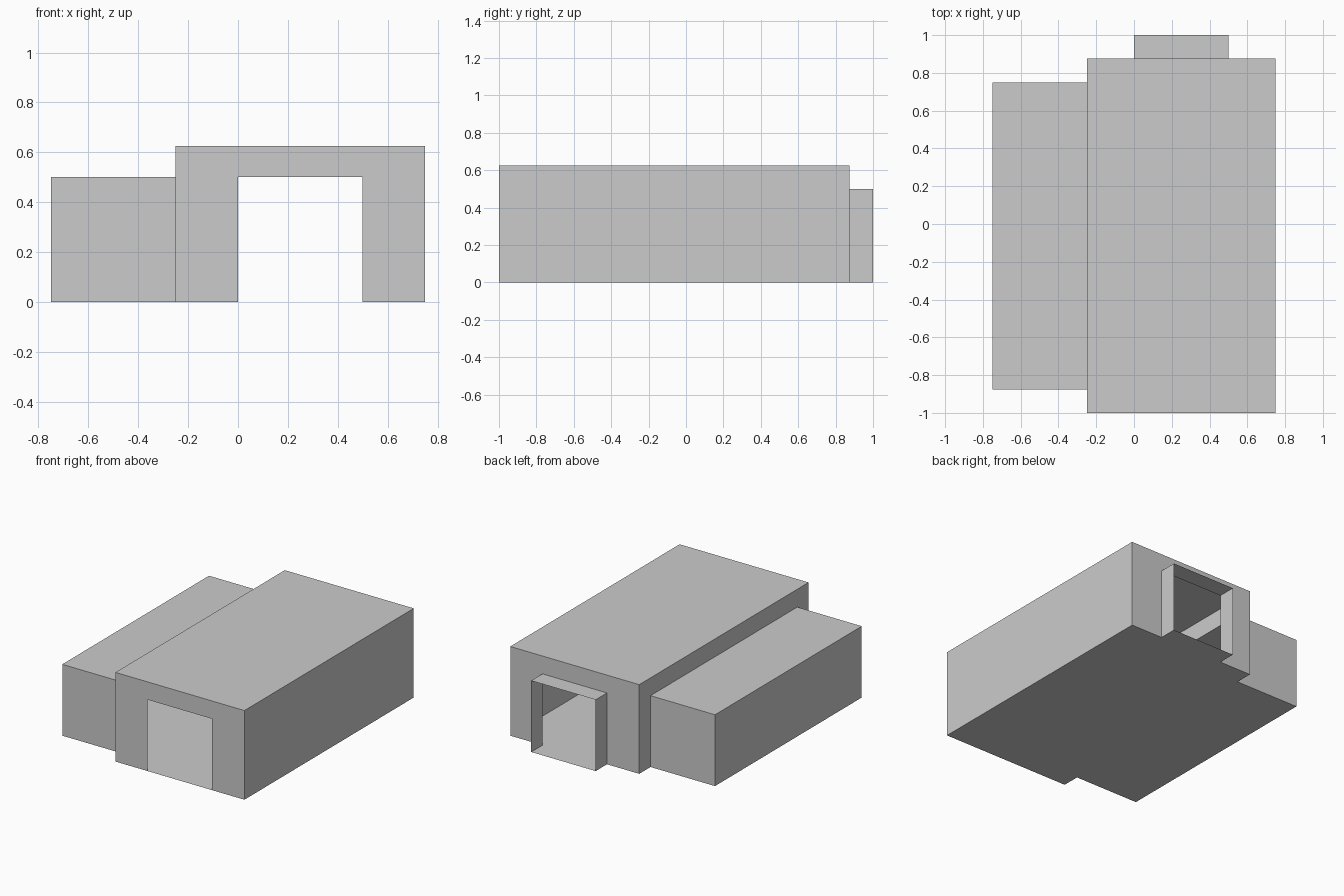
import bpy
import bmesh
from mathutils import Vector

cube = bpy.data.objects.get("Cube")
if cube:
    bpy.data.objects.remove(cube, do_unlink=True)

GREY = (0.6, 0.6, 0.6, 1.0)
grey = bpy.data.materials.new("plain_grey")
grey.use_nodes = True
grey.diffuse_color = GREY
grey.node_tree.nodes["Principled BSDF"].inputs["Base Color"].default_value = GREY

DOOR_HEIGHT = 0.5


def shell(name, low, high, open_sides=(), doorways=()):
    """Thin-walled box. open_sides: outward directions left open.
    doorways: (direction, start, end) openings that rise from the floor."""
    low, high = Vector(low), Vector(high)
    bm = bmesh.new()
    bmesh.ops.create_cube(bm, size=1)
    for v in bm.verts:
        v.co = (low + high) / 2 + v.co * (high - low)
    bmesh.ops.recalc_face_normals(bm, faces=bm.faces)

    def side(direction):
        return next(f for f in bm.faces if f.normal.dot(Vector(direction)) > 0.9)

    removed = [side(d) for d in open_sides]
    arches = []
    for direction, start, end in doorways:
        wall = side(direction)
        removed.append(wall)
        along = 1 if direction[0] else 0
        bottom = sorted((v for v in wall.verts if v.co.z < DOOR_HEIGHT),
                        key=lambda v: v.co[along])
        top = sorted((v for v in wall.verts if v.co.z > DOOR_HEIGHT),
                     key=lambda v: v.co[along])

        def jamb(position, height):
            co = bottom[0].co.copy()
            co[along], co.z = position, height
            return bm.verts.new(co)

        # One wall face running around the doorway
        outline = [bottom[0], jamb(start, 0), jamb(start, DOOR_HEIGHT),
                   jamb(end, DOOR_HEIGHT), jamb(end, 0),
                   bottom[1], top[1], top[0]]
        arches.append((outline, Vector(direction)))

    bmesh.ops.delete(bm, geom=removed, context='FACES_ONLY')
    for outline, direction in arches:
        face = bm.faces.new(outline)
        face.normal_update()
        if face.normal.dot(direction) < 0:
            face.normal_flip()

    mesh = bpy.data.meshes.new(name)
    bm.to_mesh(mesh)
    bm.free()
    mesh.materials.append(grey)
    obj = bpy.data.objects.new(name, mesh)
    bpy.context.collection.objects.link(obj)
    return obj


FRONT, BACK = (0, -1, 0), (0, 1, 0)
LEFT, RIGHT = (1, 0, 0), (-1, 0, 0)

# Main hall, open to the front door, the rear porch and the side wing
shell("main_hall", (-0.25, -1, 0), (0.75, 0.875, 0.625),
      doorways=[(FRONT, 0, 0.5), (BACK, 0, 0.5), (RIGHT, -0.875, 0.75)])

# Lower wing joined to the hall
shell("side_wing", (-0.75, -0.875, 0), (-0.25, 0.75, DOOR_HEIGHT),
      open_sides=[LEFT])

# Short passage sticking out of the back
shell("rear_porch", (0, 0.875, 0), (0.5, 1, DOOR_HEIGHT),
      open_sides=[FRONT, BACK])
